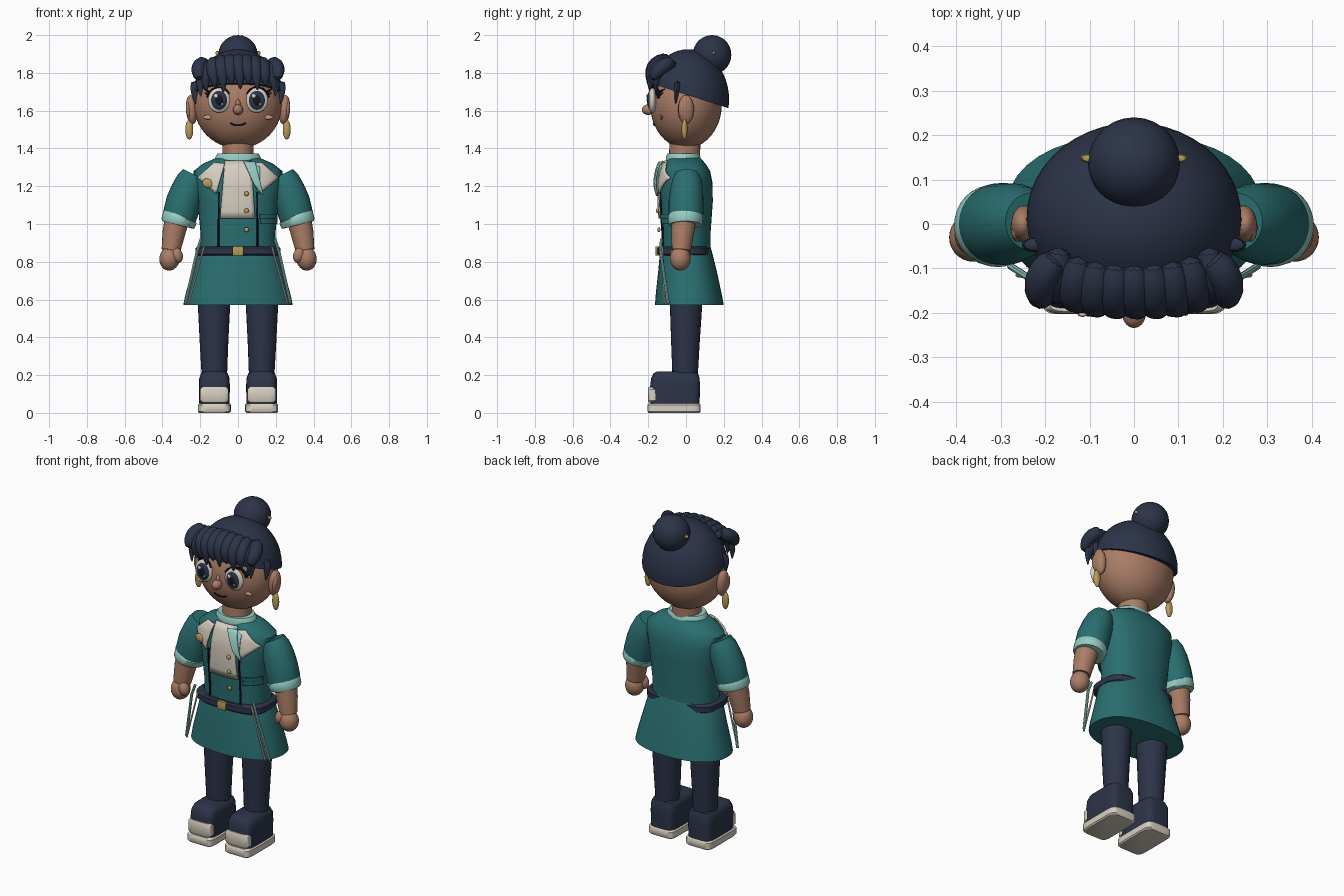
import bpy, bmesh, math
from mathutils import Vector, Matrix

if "Cube" in bpy.data.objects:
    bpy.data.objects.remove(bpy.data.objects["Cube"])


def material(name, rgb):
    m = bpy.data.materials.new(name)
    m.diffuse_color = (*rgb, 1)
    m.use_nodes = True
    m.node_tree.nodes["Principled BSDF"].inputs["Base Color"].default_value = m.diffuse_color
    return m


SKIN = material("skin brown", (.40, .205, .133))
CHEEK = material("cheek tan", (.56, .31, .21))
NAVY = material("navy", (.025, .034, .065))
TEAL = material("teal", (.023, .156, .162))
MINT = material("mint", (.305, .61, .546))
CREAM = material("cream", (.68, .62, .53))
GOLD = material("gold", (.485, .328, .102))
DARK = material("near black", (.007, .008, .014))


def finish(name, bm, mat, angle=42):
    bmesh.ops.recalc_face_normals(bm, faces=bm.faces)
    me = bpy.data.meshes.new(name)
    bm.to_mesh(me)
    bm.free()
    me.materials.append(mat)
    me.shade_smooth()
    me.set_sharp_from_angle(angle=math.radians(angle))
    ob = bpy.data.objects.new(name, me)
    bpy.context.collection.objects.link(ob)
    return ob


def skin_rings(bm, rings):
    rows = [[bm.verts.new(p) for p in r] for r in rings]
    n = len(rows[0])
    for a, b in zip(rows, rows[1:]):
        for i in range(n):
            bm.faces.new((a[i], a[(i + 1) % n], b[(i + 1) % n], b[i]))
    bm.faces.new(rows[0])
    bm.faces.new(rows[-1])


def ball(name, loc, r, mat, tilt=0, seg=28):
    bm = bmesh.new()
    bmesh.ops.create_uvsphere(bm, u_segments=seg, v_segments=seg // 2, radius=1)
    bm.transform(Matrix.Translation(loc) @ Matrix.Rotation(tilt, 4, 'Y') @ Matrix.Diagonal((*r, 1)))
    return finish(name, bm, mat)


def loft(name, rings, mat, n=2, seg=40):
    """Stack of superellipse rings (cx, cy, z, rx, ry)."""
    def pw(v):
        return math.copysign(abs(v) ** (2 / n), v)
    bm = bmesh.new()
    ang = [2 * math.pi * i / seg for i in range(seg)]
    skin_rings(bm, [[(cx + rx * pw(math.cos(a)), cy + ry * pw(math.sin(a)), z) for a in ang]
                    for cx, cy, z, rx, ry in rings])
    return finish(name, bm, mat)


def tube(name, pts, radii, mat, seg=20, sub=0, flat=1):
    """Tapered round bar along a path."""
    pts = [Vector(p) for p in pts]
    rings = []
    for i, p in enumerate(pts):
        t = (pts[min(i + 1, len(pts) - 1)] - pts[max(i - 1, 0)]).normalized()
        ref = Vector((0, 1, 0)) if abs(t.x) > .8 else Vector((1, 0, 0))
        u = (ref - t * ref.dot(t)).normalized()
        v = t.cross(u) * flat
        rings.append([p + radii[i] * (u * math.cos(2 * math.pi * k / seg) + v * math.sin(2 * math.pi * k / seg))
                      for k in range(seg)])
    bm = bmesh.new()
    skin_rings(bm, rings)
    ob = finish(name, bm, mat)
    if sub:
        ob.modifiers.new("smooth", 'SUBSURF').levels = sub
    return ob


# Coat: body and flared skirt
TORSO = [(0, 0, .84, .20, .13), (0, 0, .95, .198, .13), (0, 0, 1.12, .215, .142), (0, 0, 1.22, .235, .14),
         (0, 0, 1.28, .235, .128), (0, -.005, 1.32, .185, .108), (0, -.01, 1.35, .115, .085)]
loft("coat_body", TORSO, TEAL, 2.3)
loft("coat_skirt", [(0, 0, .88, .20, .13), (0, 0, .85, .22, .138), (0, .008, .75, .245, .155),
                    (0, .015, .62, .28, .176), (0, .018, .57, .29, .182)], TEAL, 2.3)


def coat_y(x, z):
    for a, b in zip(TORSO, TORSO[1:]):
        if a[2] <= z <= b[2] or b is TORSO[-1]:
            f = min(1, (z - a[2]) / (b[2] - a[2]))
            cy, rx, ry = (a[k] + f * (b[k] - a[k]) for k in (1, 3, 4))
            return cy - ry * max(.05, 1 - (abs(x) / rx) ** 2.3) ** (1 / 2.3)


def patch(name, c, off, mat, thick=.008, n=8):
    """Thin quad plate in (x, z) wrapped on the coat front."""
    bm = bmesh.new()
    c = [Vector(p) for p in c]
    g = []
    for i in range(n + 1):
        for j in range(n + 1):
            p = c[0].lerp(c[1], i / n).lerp(c[3].lerp(c[2], i / n), j / n)
            g.append(bm.verts.new((p.x, coat_y(p.x, p.y) - off, p.y)))
    for i in range(n):
        for j in range(n):
            k = i * (n + 1) + j
            bm.faces.new((g[k], g[k + n + 1], g[k + n + 2], g[k + 1]))
    ob = finish(name, bm, mat)
    m = ob.modifiers.new("thickness", 'SOLIDIFY')
    m.thickness, m.offset = thick, 0
    return ob


# Shirt front, lapels, scarf, pocket
patch("shirt_front", [(-.095, 1.03), (.09, 1.03), (.07, 1.335), (-.07, 1.335)], .006, CREAM)
for s in (-1, 1):
    patch("lapel", [(s * .115, 1.16), (s * .215, 1.245), (s * .125, 1.325), (s * .07, 1.32)], .016, CREAM)
    patch("coat_edge", [(s * .098, .88), (s * .106, .88), (s * .106, 1.17), (s * .098, 1.17)], .006, DARK)
patch("scarf_tail", [(.085, 1.21), (.135, 1.15), (.09, 1.33), (.03, 1.33)], .035, MINT)
patch("scarf_fold", [(.07, 1.235), (.115, 1.16), (.115, 1.30), (.06, 1.335)], .022, MINT)
patch("pocket", [(.12, 1.0), (.205, 1.0), (.205, 1.03), (.12, 1.03)], .012, TEAL)
patch("pocket_flap", [(.115, 1.03), (.205, 1.03), (.205, 1.05), (.115, 1.05)], .016, TEAL)
for z in (1.16, 1.07, .97):
    ball("button", (.045, coat_y(.045, z) - .014, z), (.013, .008, .013), GOLD, seg=14)
ball("brooch", (-.16, coat_y(.16, 1.215) - .024, 1.215), (.03, .01, .024), GOLD, .5, 16)

# Collar, neck, belt
tube("neck", [(0, -.01, 1.30), (0, -.005, 1.44)], [.082, .082], SKIN, 28)
loft("collar", [(0, -.012, 1.315, .11, .08), (0, -.012, 1.325, .122, .093), (0, -.015, 1.355, .12, .092),
                (0, -.015, 1.372, .108, .084)], MINT)
loft("belt", [(0, -.012, .832, .215, .13), (0, -.012, .84, .225, .138), (0, -.012, .872, .225, .138),
              (0, -.012, .88, .215, .13)], NAVY, 3.2)
loft("buckle", [(0, -.152, .832, .025, .008), (0, -.152, .838, .029, .010), (0, -.152, .874, .029, .010),
                (0, -.152, .88, .025, .008)], GOLD, 6)

for s in (-1, 1):
    # Coat trims
    tube("hem_trim", [(s * .195, -.13, .92), (s * .215, -.135, .86), (s * .278, -.095, .58)], [.008] * 3, MINT, 8)
    tube("hem_piping", [(s * .18, -.125, .88), (s * .262, -.115, .58)], [.005] * 2, CREAM, 8)
    # Arms
    tube("sleeve", [(s * .232, .005, 1.262), (s * .248, .005, 1.23), (s * .267, .004, 1.18), (s * .288, 0, 1.12),
                    (s * .303, 0, 1.06), (s * .317, -.003, 1.01)],
         [.064, .078, .087, .092, .092, .087], TEAL, 32)
    tube("cuff", [(s * .303, -.003, 1.045), (s * .307, -.003, 1.037), (s * .318, -.003, 1.003), (s * .32, -.003, .995)],
         [.088, .094, .091, .085], MINT, 32)
    tube("forearm", [(s * .32, -.01, 1.04), (s * .34, -.018, .95), (s * .355, -.025, .86)],
         [.066, .06, .05], SKIN, 24)
    ball("hand", (s * .362, -.03, .817), (.054, .055, .064), SKIN, s * -.15)
    ball("thumb", (s * .322, -.055, .835), (.03, .03, .042), SKIN, s * .3, 18)
    # Legs and shoes
    tube("trouser_leg", [(s * .127, 0, .66), (s * .127, 0, .56), (s * .127, -.003, .38), (s * .125, -.005, .17)],
         [.087, .085, .076, .066], NAVY, 28)
    x = s * .125
    loft("shoe_sole", [(x, -.063, 0, .08, .134), (x, -.063, .007, .087, .14), (x, -.063, .043, .087, .14),
                       (x, -.063, .05, .08, .134)], CREAM, 7)
    loft("shoe_upper", [(x, -.058, .045, .08, .13), (x, -.058, .14, .082, .132), (x, -.056, .185, .08, .128),
                        (x, -.054, .21, .07, .117), (x, -.054, .22, .05, .098)], NAVY, 5)
    loft("toe_cap", [(x, -.175, .055, .064, .022), (x, -.175, .065, .076, .027), (x, -.175, .125, .076, .027),
                     (x, -.175, .137, .064, .022)], CREAM, 4)

# Head
ball("head", (0, 0, 1.635), (.234, .19, .235), SKIN, seg=40)
ball("nose", (0, -.2, 1.605), (.027, .034, .028), SKIN)
ball("nose_bridge", (0, -.185, 1.63), (.014, .018, .03), SKIN)


def face_y(x, z):
    return -.19 * math.sqrt(max(0, 1 - (x / .234) ** 2 - ((z - 1.635) / .235) ** 2))


def face_line(name, pts, r, mat, off=.002):
    tube(name, [(x, face_y(x, z) - off, z) for x, z in pts], r, mat, 8)


face_line("mouth", [(i * .01, 1.522 + .000075 * (i * i) * 10) for i in range(-4, 5)], [.004] * 9, DARK)
for s in (-1, 1):
    ball("eye_white", (s * .1, -.178, 1.655), (.06, .022, .066), CREAM, 0)
    ball("eye_iris", (s * .1, -.188, 1.655), (.045, .017, .052), NAVY)
    ball("eye_pupil", (s * .1, -.195, 1.655), (.026, .013, .033), DARK)
    ball("eye_glint", (s * .1 - .016, -.204, 1.678), (.011, .005, .012), CREAM, seg=12)
    ball("eye_glint_small", (s * .1 + .016, -.203, 1.635), (.006, .004, .006), CREAM, seg=10)
    face_line("eye_lashes", [(s * (.1 + .062 * math.cos(a)), 1.655 + .068 * math.sin(a))
                             for a in (.2, .6, 1, 1.4, 1.8, 2.2, 2.6)],
              [.009, .009, .008, .008, .007, .006, .004], DARK, .01)
    for k in (0, 1):
        face_line("lash_tip", [(s * .157, 1.68 + k * .02), (s * .178, 1.695 + k * .02)], [.007, .002], DARK, .008)
    face_line("eyebrow", [(s * .055, 1.752), (s * .1, 1.765), (s * .145, 1.75)], [.006, .009, .004], DARK, .004)
    ball("cheek", (s * .155, face_y(.155, 1.565), 1.565), (.032, .008, .012), CHEEK)
    ball("ear", (s * .246, 0, 1.605), (.03, .042, .078), SKIN, s * .08)
    ball("inner_ear", (s * .262, -.018, 1.605), (.014, .022, .045), SKIN, s * .08)
    ball("earring", (s * .258, -.008, 1.5), (.021, .016, .053), GOLD)
    ball("hair_pin", (s * .105, .148, 1.905), (.016, .01, .012), GOLD, seg=8)
    tube("sideburn", [(s * .222, -.045, 1.76), (s * .232, -.05, 1.70), (s * .222, -.055, 1.63)],
         [.034, .024, .004], NAVY, 10, 1, .6)

# Hair cap cut along a sloping hairline, bun
bm = bmesh.new()
bmesh.ops.create_uvsphere(bm, u_segments=44, v_segments=24, radius=1)
bm.transform(Matrix.Translation((0, .01, 1.66)) @ Matrix.Diagonal((.243, .218, .265, 1)))
cut = bmesh.ops.bisect_plane(bm, geom=bm.verts[:] + bm.edges[:] + bm.faces[:], plane_co=(0, 0, 1.685),
                             plane_no=(0, .32, 1), clear_inner=True)
bmesh.ops.holes_fill(bm, edges=[e for e in bm.edges if e.is_boundary])
finish("hair_cap", bm, NAVY)
ball("hair_bun", (0, .138, 1.896), (.104, .102, .104), NAVY)

# Fringe: row of curled tufts, thicker at the temples
TIPS = (1.71, 1.73, 1.70, 1.745, 1.72, 1.75, 1.715, 1.74, 1.705)
for i, tip in enumerate(TIPS):
    x = -.18 + .045 * i
    e = abs(x) / .18
    back, drop = .035 * e ** 3, .03 * e ** 2
    tube("fringe_tuft", [(x * .93, -.085 + back, 1.885 - drop), (x * .97, -.145 + back, 1.872 - drop),
                         (x, -.185 + back, 1.835 - drop), (x + .008, -.197 + back, 1.785 - drop * .5),
                         (x + .014, -.193 + back, tip - .012)],
         [.03, .038, .038, .03, .003], NAVY, 10, 1, .85)
for s in (-1, 1):
    tube("temple_curl", [(s * .17, -.07, 1.86), (s * .205, -.11, 1.845), (s * .215, -.155, 1.81),
                         (s * .205, -.18, 1.76)], [.035, .042, .04, .022], NAVY, 10, 1)
    tube("temple_wisp", [(s * .19, -.15, 1.80), (s * .205, -.155, 1.74), (s * .195, -.16, 1.67)],
         [.03, .022, .003], NAVY, 10, 1, .6)
